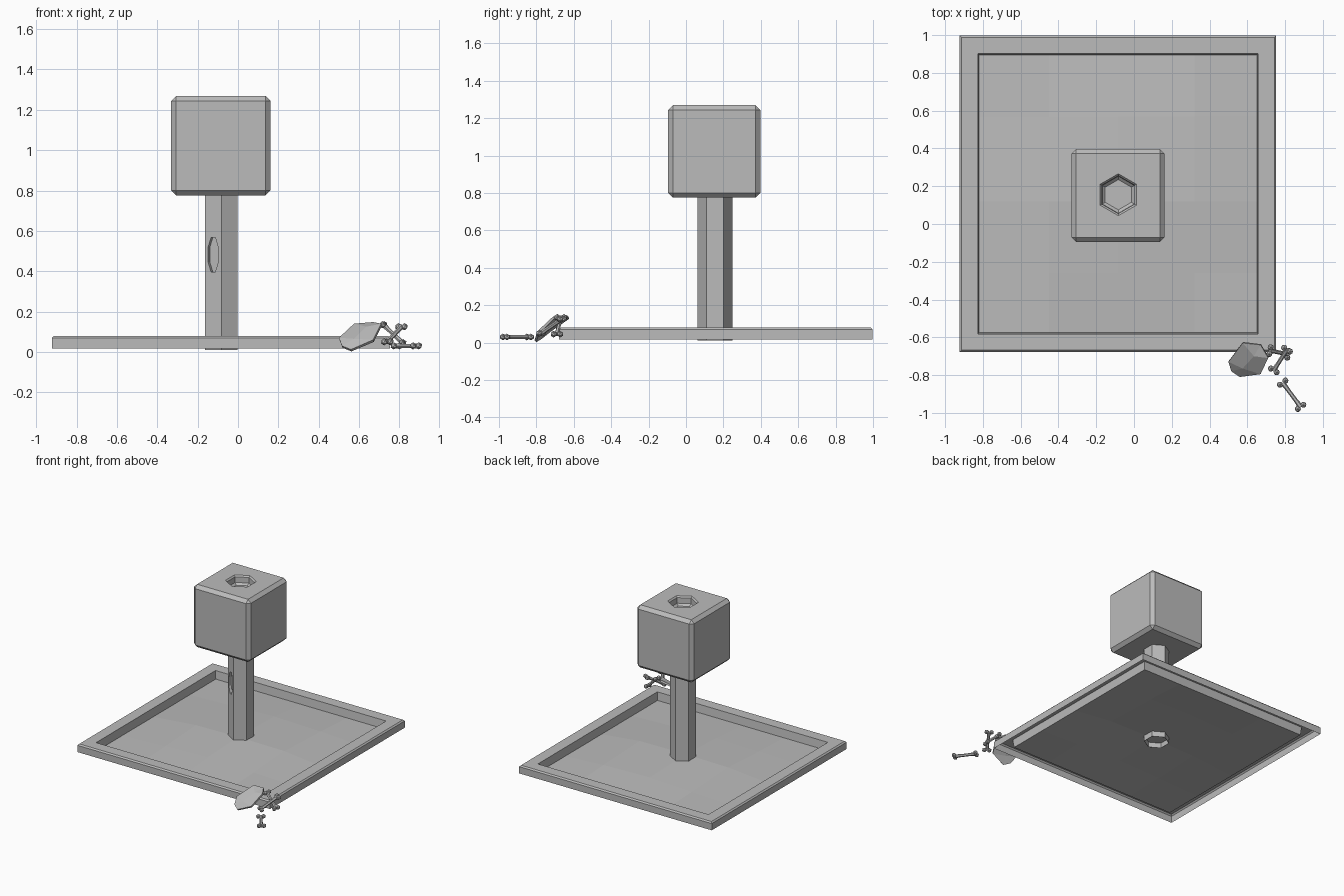
import bpy, bmesh, math
from mathutils import Vector

if "Cube" in bpy.data.objects:
    bpy.data.objects.remove(bpy.data.objects["Cube"], do_unlink=True)

grey = bpy.data.materials.new("plain grey")
grey.use_nodes = True
grey.diffuse_color = (0.5, 0.5, 0.5, 1)
grey.node_tree.nodes["Principled BSDF"].inputs["Base Color"].default_value = grey.diffuse_color

CX, CY = -0.083, 0.155    # axis of the post


def finish(name, bm, recalc=True):
    if recalc:
        bmesh.ops.recalc_face_normals(bm, faces=bm.faces)
    mesh = bpy.data.meshes.new(name)
    bm.to_mesh(mesh)
    bm.free()
    mesh.materials.append(grey)
    ob = bpy.data.objects.new(name, mesh)
    bpy.context.collection.objects.link(ob)
    return ob


def loft(bm, rings, cap_start=True, cap_end=True):
    loops = [[bm.verts.new(p) for p in ring] for ring in rings]
    n = len(loops[0])
    for a, b in zip(loops, loops[1:]):
        for i in range(n):
            bm.faces.new((a[i], a[(i + 1) % n], b[(i + 1) % n], b[i]))
    if cap_start:
        bm.faces.new(loops[0][::-1])
    if cap_end:
        bm.faces.new(loops[-1])
    return loops


def hexagon(r, z):
    return [(CX + r * math.cos(math.radians(30 + 60 * i)),
             CY + r * math.sin(math.radians(30 + 60 * i)), z) for i in range(6)]


def square(h, z):
    return [(-0.085 + sx * h, 0.16 + sy * h, z)
            for sx, sy in ((-1, -1), (1, -1), (1, 1), (-1, 1))]


def cut(target, cutter):
    mod = target.modifiers.new("cut", "BOOLEAN")
    mod.operation = "DIFFERENCE"
    mod.solver = "EXACT"
    mod.object = cutter
    bpy.context.view_layer.objects.active = target
    bpy.ops.object.modifier_apply(modifier=mod.name)
    bpy.data.objects.remove(cutter, do_unlink=True)


# Raised border, a channel open underneath
bm = bmesh.new()
loft(bm, [square(h, z) for h, z in ((0.838, 0.017), (0.838, 0.07), (0.828, 0.08),
                                    (0.742, 0.08), (0.735, 0.017))], False, False)
finish("border", bm, False)

# Uneven ground inside the border, rising to the middle
heights = ((0.03, 0.04, 0.028), (0.05, 0.056, 0.052), (0.03, 0.045, 0.035))
xs = (-0.82, -0.45, CX, 0.32, 0.65)
ys = (-0.575, -0.26, 0.12, 0.57, 0.895)
bm = bmesh.new()
grid = [[bm.verts.new((x, y, heights[j - 1][i - 1] if 0 < i < 4 and 0 < j < 4 else 0.017))
         for i, x in enumerate(xs)] for j, y in enumerate(ys)]
for j in range(4):
    for i in range(4):
        bm.faces.new((grid[j][i], grid[j][i + 1], grid[j + 1][i + 1], grid[j + 1][i]))
finish("ground", bm, False)

# Six-sided post, hollow at the foot
bm = bmesh.new()
loft(bm, [hexagon(0.09, 0.05), hexagon(0.09, 0.01), hexagon(0.093, 0.01), hexagon(0.093, 0.8)])
post = finish("post", bm)

# Knot hole in the front left face of the post
normal = Vector((-0.5, -math.sqrt(0.75), 0))
side = Vector((-normal.y, normal.x, 0))
middle = Vector((CX, CY, 0.482)) + normal * 0.0805
oval = [(0.032 * math.cos(a), 0.092 * math.sin(a))
        for a in (math.radians(22.5 + 45 * i) for i in range(8))]
bm = bmesh.new()
loft(bm, [[middle + normal * d + side * u + Vector((0, 0, v)) for u, v in oval]
          for d in (-0.018, 0.02)])
cut(post, finish("knot_cutter", bm))

# Chamfered block on top of the post, with a six-sided socket
bm = bmesh.new()
bmesh.ops.create_cube(bm, size=0.493)
bmesh.ops.translate(bm, verts=bm.verts, vec=(-0.085, 0.151, 1.0225))
bmesh.ops.bevel(bm, geom=bm.edges[:], offset=0.025, segments=1, affect="EDGES")
block = finish("top_block", bm)
bm = bmesh.new()
loft(bm, [hexagon(0.08, 1.2), hexagon(0.098, 1.215), hexagon(0.1, 1.258),
          hexagon(0.112, 1.27), hexagon(0.112, 1.3)])
cut(block, finish("socket_cutter", bm))

# Creased shield-shaped plate leaning on the border corner
outline = [(0.5, -0.73, 0.07), (0.575, -0.63, 0.14), (0.67, -0.64, 0.148), (0.71, -0.71, 0.14),
           (0.67, -0.795, 0.06), (0.56, -0.81, 0.012), (0.515, -0.78, 0.03)]
bm = bmesh.new()
rim = [bm.verts.new(p) for p in outline]
upper, lower = bm.verts.new((0.635, -0.7, 0.125)), bm.verts.new((0.575, -0.765, 0.065))
for face in ((0, 1, upper, lower), (1, 2, upper), (2, 3, upper), (3, 4, lower, upper),
             (4, 5, lower), (5, 6, lower), (6, 0, lower)):
    bm.faces.new([rim[v] if isinstance(v, int) else v for v in face][::-1])
plate = finish("leaning_plate", bm, False)
mod = plate.modifiers.new("thickness", "SOLIDIFY")
mod.thickness = 0.014
bpy.context.view_layer.objects.active = plate
bpy.ops.object.modifier_apply(modifier=mod.name)


# Bones: a six-sided shaft with two knobs at each end
def bone(name, start, end):
    start, end = Vector(start), Vector(end)
    axis = (end - start).normalized()
    across = axis.cross(Vector((0, 0, 1))).normalized()
    up = across.cross(axis)
    bm = bmesh.new()
    ring = [(math.cos(i * math.pi / 3), math.sin(i * math.pi / 3)) for i in range(6)]
    loft(bm, [[start.lerp(end, t) + (across * c + up * s) * r for c, s in ring]
              for t, r in ((0, 0.014), (0.3, 0.011), (0.7, 0.011), (1, 0.014))])
    for tip in (start, end):
        for sign in (-1, 1):
            knob = bmesh.ops.create_icosphere(bm, subdivisions=1, radius=0.018)
            bmesh.ops.translate(bm, verts=knob["verts"], vec=tip + across * sign * 0.018)
    finish(name, bm)


bone("flat_bone", (0.787, -0.84, 0.03), (0.882, -0.968, 0.03))
bone("rising_bone", (0.74, -0.775, 0.05), (0.81, -0.665, 0.125))
bone("crossing_bone", (0.72, -0.67, 0.135), (0.815, -0.69, 0.045))
